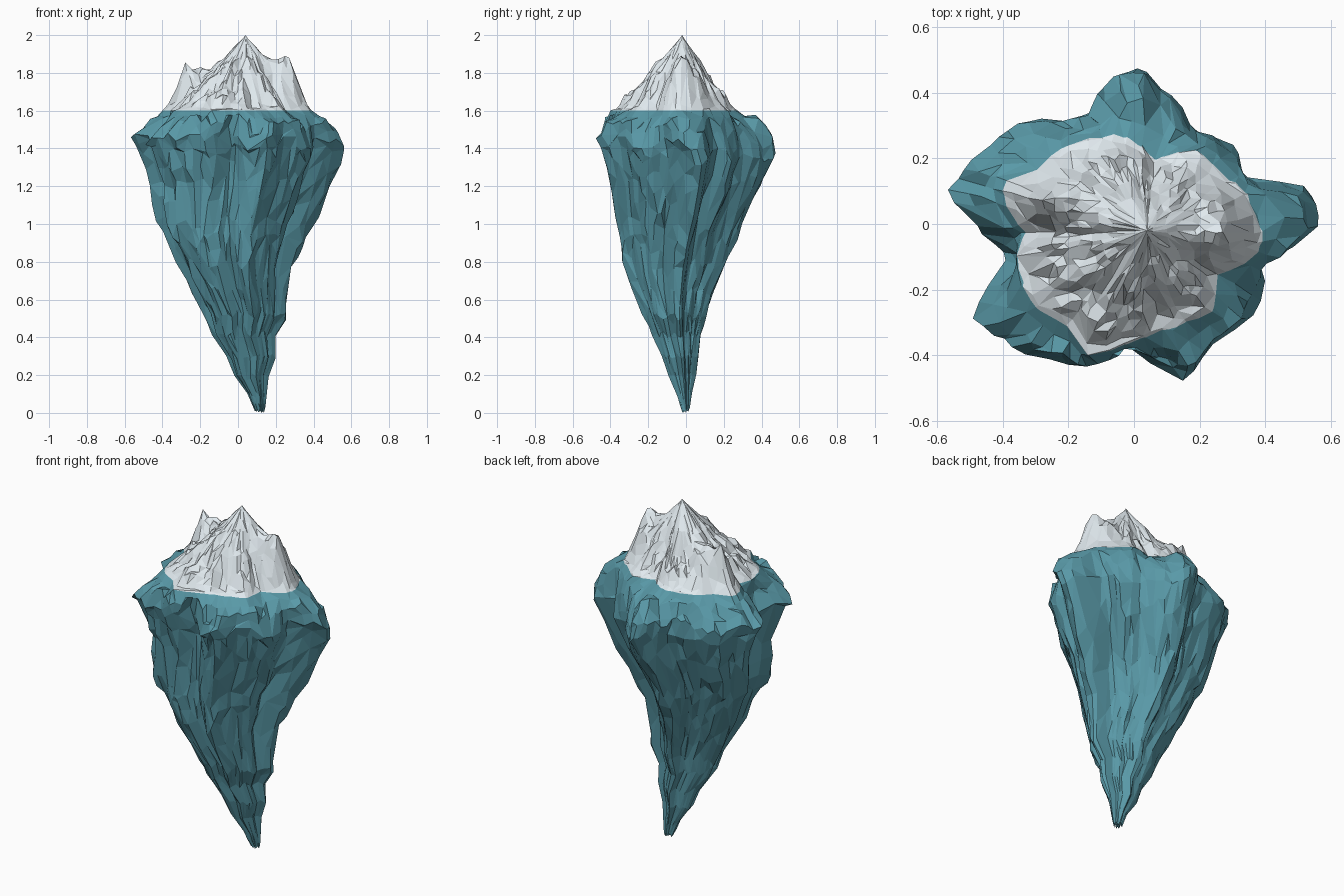
import bpy, bmesh, math, random
from mathutils import Vector, noise

if "Cube" in bpy.data.objects:
    bpy.data.objects.remove(bpy.data.objects["Cube"])

random.seed(4)
N = 96                      # columns around the berg
APEX = Vector((0.04, -0.02))

# plan outline of the widest rim, and of the ice at the waterline
RIM = [(-.57, .12), (-.47, .21), (-.40, .29), (-.29, .315), (-.20, .315), (-.13, .34), (-.07, .45),
       (.01, .475), (.08, .42), (.18, .285), (.24, .265), (.30, .23), (.34, .15), (.38, .13),
       (.56, .095), (.565, .01), (.51, -.04), (.39, -.11), (.39, -.22), (.24, -.36),
       (.15, -.47), (.05, -.41), (-.03, -.36), (-.19, -.42), (-.31, -.405), (-.48, -.28),
       (-.48, -.25), (-.39, -.11), (-.39, -.08), (-.47, 0)]
WATER = [(-.40, .12), (-.30, .16), (-.24, .22), (-.15, .25), (-.05, .265), (.02, .24),
         (.06, .19), (.20, .225), (.27, .15), (.34, .10), (.39, -.03), (.37, -.09),
         (.25, -.15), (.24, -.25), (.10, -.31), (-.04, -.355), (-.14, -.39), (-.20, -.29),
         (-.30, -.24), (-.36, -.09), (-.33, -.02)]

# z, x min, x max, y min, y max, share of waterline outline
LEVELS = [(0.0, .09, .14, -.02, .02, 0), (.10, .05, .15, -.05, .03, 0), (.20, -.02, .16, -.09, .05, 0),
          (.30, -.06, .20, -.13, .065, 0), (.42, -.14, .20, -.175, .08, 0), (.52, -.18, .255, -.22, .105, 0),
          (.65, -.25, .26, -.275, .145, 0), (.80, -.33, .275, -.335, .22, 0), (1.0, -.43, .365, -.37, .30, 0),
          (1.2, -.47, .465, -.40, .40, 0), (1.36, -.52, .54, -.44, .47, 0), (1.44, -.57, .565, -.47, .465, 0),
          (1.53, -.47, .52, -.46, .385, .3), (1.6, -.40, .39, -.40, .265, 1)]
# side spires and one gully of the tip: x, y, extra height, falloff
SPIRES = [(-.275, .07, .21, .08), (.27, -.02, .22, .07), (-.2, -.04, -.05, .06)]


def resample(points):
    """Outline radius by angle, scaled to a -1..1 box."""
    pts = sorted((math.atan2(y, x) % math.tau, math.hypot(x, y)) for x, y in points)
    pts = [(pts[-1][0] - math.tau, pts[-1][1])] + pts + [(pts[0][0] + math.tau, pts[0][1])]
    out = []
    for i in range(N):
        a = math.tau * i / N
        for (a0, r0), (a1, r1) in zip(pts, pts[1:]):
            if a0 <= a <= a1:
                r = r0 + (r1 - r0) * (a - a0) / max(a1 - a0, 1e-6)
                break
        out.append((r * math.cos(a), r * math.sin(a)))
    xs, ys = [p[0] for p in out], [p[1] for p in out]
    box = lambda v, s: 2 * (v - min(s)) / (max(s) - min(s)) - 1
    return [Vector((box(x, xs), box(y, ys))) for x, y in out]


rim, water = resample(RIM), resample(WATER)


def rough(i, v, freq, seed):
    a = math.tau * i / N
    return noise.noise(Vector((math.cos(a) * freq, math.sin(a) * freq, v + seed)))


def section(z):
    """Plan points of the submerged body at height z."""
    for lo, hi in zip(LEVELS, LEVELS[1:]):
        if lo[0] <= z <= hi[0]:
            f = (z - lo[0]) / (hi[0] - lo[0])
            _, x0, x1, y0, y1, w = [p + (q - p) * f for p, q in zip(lo, hi)]
            break
    c, s = Vector((x0 + x1, y0 + y1)) / 2, Vector((x1 - x0, y1 - y0)) / 2
    return [c + s * p.lerp(q, w) for p, q in zip(rim, water)], c


rings = []
# submerged body with long flutes and chipped faces
heights = sorted([.05, .15, .25, .36, .47, .58, .72, .88, .94, 1.1, 1.28, 1.4, 1.49, 1.565] + [l[0] for l in LEVELS])
for z in heights:
    pts, c = section(z)
    ring = []
    fade = 1 if z < 1.3 else .6 if z < 1.55 else .15
    chip = 1 if z < 1.55 else .15
    for i, p in enumerate(pts):
        k = 1 + fade * (.04 * rough(i, z * 2, 7, 0) + .06 * rough(i, z * 7, 6, 9) + random.uniform(-.02, .02))
        q = c + (p - c) * k
        dz = chip * (.07 * rough(i, z * .5, 4, 30) + random.uniform(-.022, .022)) * min(1, z)
        ring.append((q.x, q.y, z + dz if z else random.uniform(0, .03)))
    rings.append(ring)

# exposed tip: height rises toward the apex, plus two spires
base, _ = section(1.6)
for t in [.94, .87, .8, .73, .66, .59, .51, .43, .35, .27, .19, .11, .05]:
    ring = []
    for i, p in enumerate(base):
        wob = min(1, 5 * (1 - t))
        q = APEX + (p - APEX) * t * (1 + wob * (.05 * rough(i, t * 4, 4, 50) + random.uniform(-.025, .025)))
        z = 1.6 + .4 * (1 - t) ** 1.22
        for x, y, h, s in SPIRES:
            z += h * math.exp(-math.hypot(q.x - x, q.y - y) / s) * min(1, 4 * (1 - t)) * min(1, 3 * t)
        z += wob * min(1, 2 * t) * (.05 * noise.noise(Vector((q.x * 9, q.y * 9, 3)))
                                    + .035 * noise.noise(Vector((q.x * 22, q.y * 22, 8)))
                                    + random.uniform(-.01, .01))
        ring.append((q.x, q.y, max(1.604, min(z, 1.975))))
    rings.append(ring)

bm = bmesh.new()
grid = [[bm.verts.new(p) for p in ring] for ring in rings]
for a, b in zip(grid, grid[1:]):
    for i in range(N):
        j = (i + 1) % N
        bm.faces.new((a[i], a[j], b[j], b[i]))
top = bm.verts.new((APEX.x, APEX.y, 2.0))
for i in range(N):
    bm.faces.new((grid[-1][i], grid[-1][(i + 1) % N], top))
bm.faces.new(grid[0][::-1])
bmesh.ops.recalc_face_normals(bm, faces=bm.faces)
mesh = bpy.data.meshes.new("berg")
bm.to_mesh(mesh)
bm.free()

# irregular facets from a collapse decimation
whole = bpy.data.objects.new("berg", mesh)
bpy.context.collection.objects.link(whole)
dec = whole.modifiers.new("facets", 'DECIMATE')
dec.ratio = .36
bpy.context.view_layer.update()
facets = bpy.data.meshes.new_from_object(whole.evaluated_get(bpy.context.evaluated_depsgraph_get()))
bpy.data.objects.remove(whole)


def part(name, color, above):
    """Keep the ice on one side of the waterline."""
    b = bmesh.new()
    b.from_mesh(facets)
    bmesh.ops.bisect_plane(b, geom=b.verts[:] + b.edges[:] + b.faces[:], plane_co=(0, 0, 1.6),
                           plane_no=(0, 0, 1), clear_inner=above, clear_outer=not above)
    me = bpy.data.meshes.new(name)
    b.to_mesh(me)
    b.free()
    mat = bpy.data.materials.new(name)
    mat.diffuse_color = color
    mat.use_nodes = True
    mat.node_tree.nodes["Principled BSDF"].inputs["Base Color"].default_value = mat.diffuse_color
    me.materials.append(mat)
    bpy.context.collection.objects.link(bpy.data.objects.new(name, me))


part("ice_above_water", (.75, .82, .86, 1), True)
part("ice_below_water", (.10, .32, .39, 1), False)
